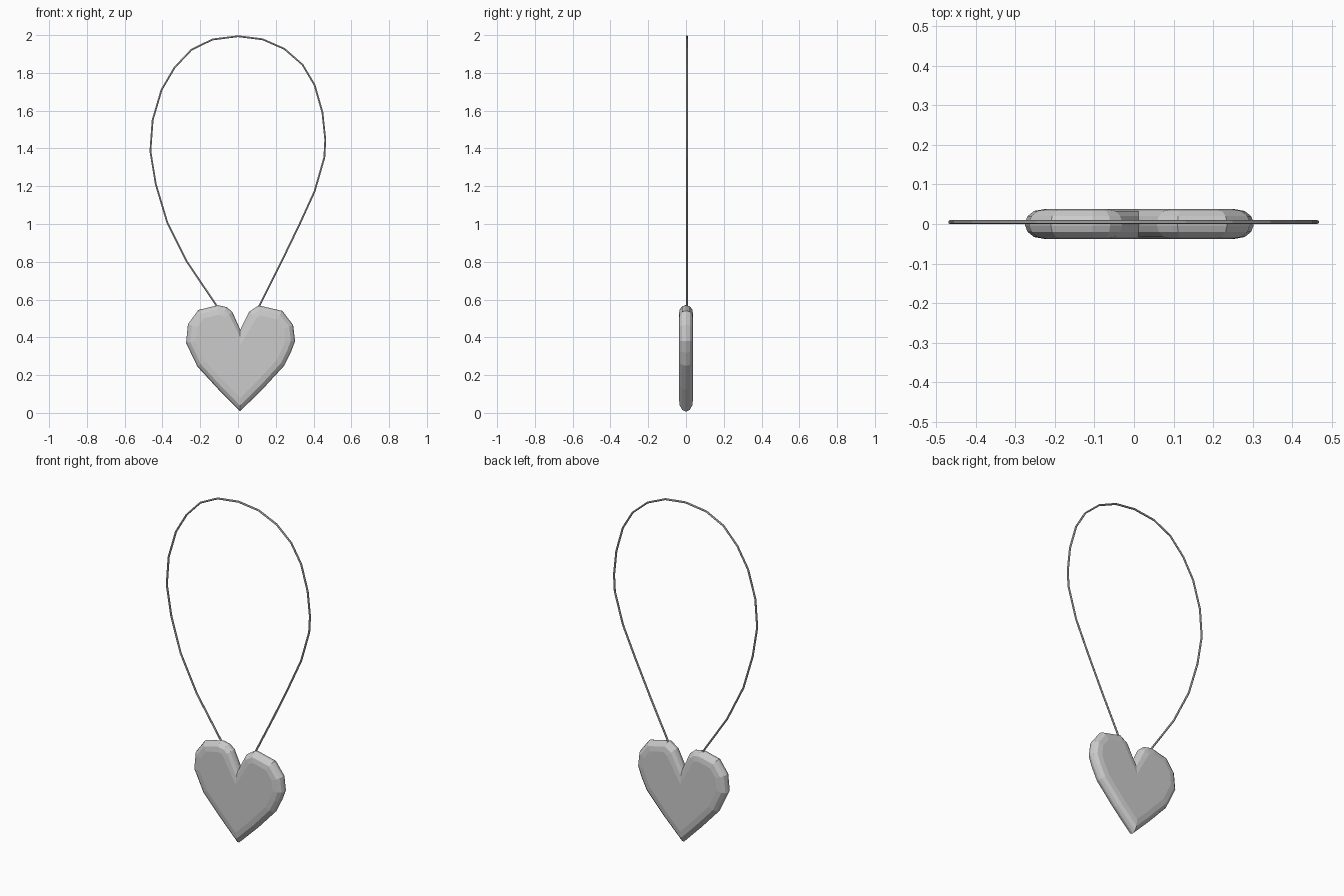
import bpy, bmesh
from mathutils import Vector

if "Cube" in bpy.data.objects:
    bpy.data.objects.remove(bpy.data.objects["Cube"])

# Heart outline (x, z), counter-clockwise seen from the front
OUTLINE = [(0.01, 0.008), (0.13, 0.125), (0.245, 0.25), (0.28, 0.32), (0.302, 0.38),
           (0.292, 0.465), (0.235, 0.54), (0.11, 0.569), (0.058, 0.535), (0.012, 0.44),
           (-0.03, 0.535), (-0.06, 0.56), (-0.105, 0.57), (-0.21, 0.545), (-0.265, 0.47),
           (-0.275, 0.37), (-0.215, 0.245), (-0.1, 0.12)]

# (inset, y) rings giving the rounded edge from front to back
RINGS = [(0.05, -0.038), (0.022, -0.033), (0.006, -0.02), (0.0, -0.004), (0.0, 0.004),
         (0.006, 0.02), (0.022, 0.033), (0.05, 0.038)]


def inset(points, d):
    """Mitred inward offset of a closed outline."""
    pts = [Vector(p) for p in points]
    result = []
    for i, p in enumerate(pts):
        a = (p - pts[i - 1]).normalized()
        b = (pts[(i + 1) % len(pts)] - p).normalized()
        n1, n2 = Vector((-a.y, a.x)), Vector((-b.y, b.x))
        result.append(p + (n1 + n2) * d / max(0.5, 1 + n1.dot(n2)))
    return result


# Heart pendant
bm = bmesh.new()
loops = [[bm.verts.new((p.x, y, p.y)) for p in inset(OUTLINE, d)] for d, y in RINGS]
n = len(OUTLINE)
for lo, hi in zip(loops, loops[1:]):
    for i in range(n):
        j = (i + 1) % n
        bm.faces.new((lo[i], lo[j], hi[j], hi[i]))
bm.faces.new(loops[0])
bm.faces.new(loops[-1][::-1])
bmesh.ops.recalc_face_normals(bm, faces=bm.faces)
mesh = bpy.data.meshes.new("heart_pendant")
bm.to_mesh(mesh)
bm.free()
bpy.context.collection.objects.link(bpy.data.objects.new("heart_pendant", mesh))

# Cord loop path (x, z), from left lobe over the top to right lobe
PATH = [(-0.09, 0.545), (-0.115, 0.57), (-0.27, 0.80), (-0.375, 1.01), (-0.435, 1.21),
        (-0.464, 1.385), (-0.452, 1.55), (-0.405, 1.71), (-0.336, 1.828), (-0.246, 1.923),
        (-0.135, 1.977), (0.0, 1.994), (0.13, 1.978), (0.246, 1.927), (0.341, 1.844),
        (0.405, 1.737), (0.447, 1.59), (0.462, 1.447), (0.457, 1.352), (0.405, 1.172),
        (0.325, 0.997), (0.225, 0.79), (0.114, 0.57), (0.1, 0.545)]
curve = bpy.data.curves.new("cord", 'CURVE')
curve.dimensions = '3D'
curve.bevel_depth = 0.0055
curve.bevel_resolution = 1
curve.use_fill_caps = True
spline = curve.splines.new('POLY')
spline.points.add(len(PATH) - 1)
for pt, (x, z) in zip(spline.points, PATH):
    pt.co = (x, 0.005, z, 1)
spline.use_smooth = False
bpy.context.collection.objects.link(bpy.data.objects.new("cord", curve))
